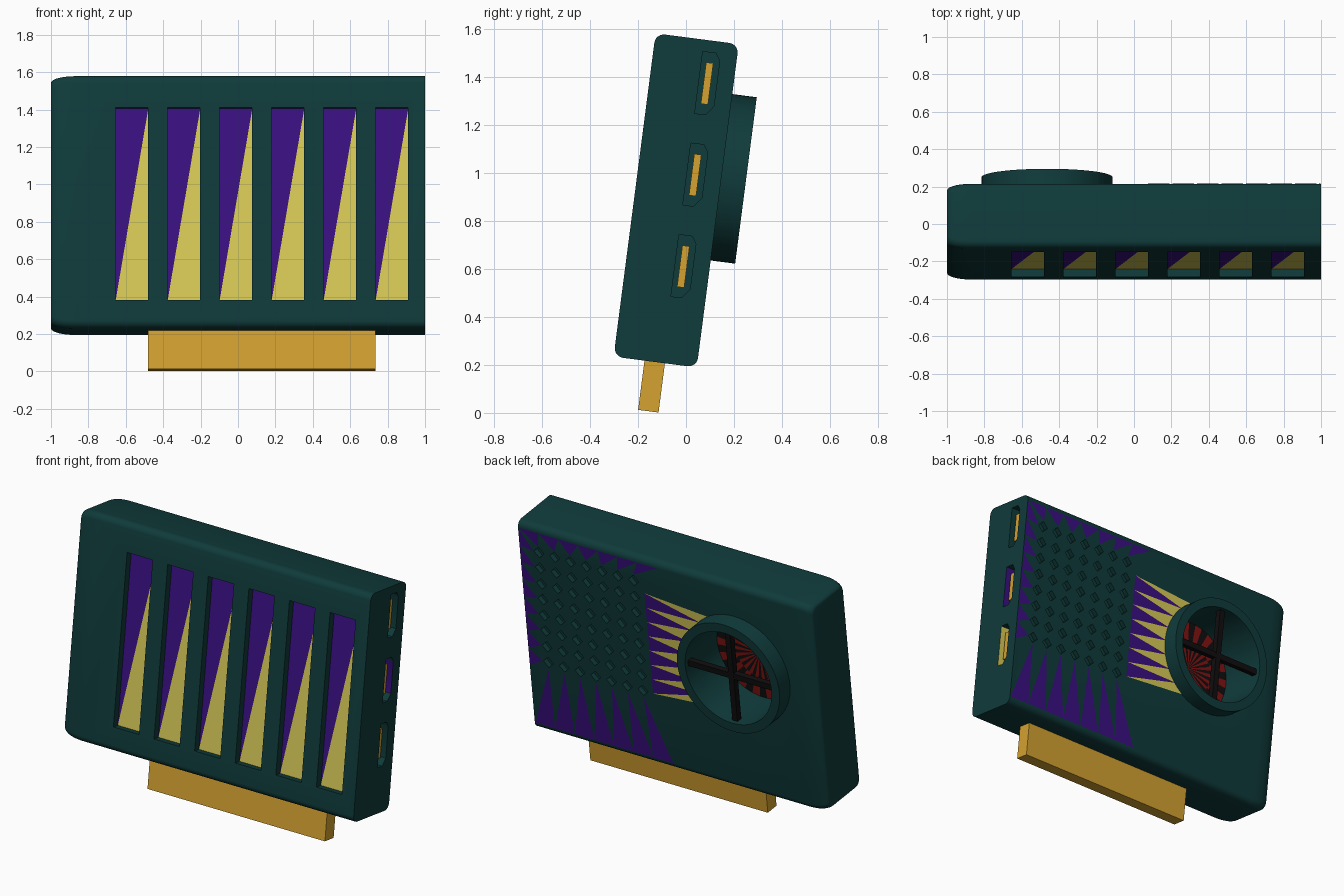
import bpy, bmesh, math
from mathutils import Matrix, Vector

if "Cube" in bpy.data.objects:
    bpy.data.objects.remove(bpy.data.objects["Cube"])

# Whole model leans back about x; parts are built in local space (y = depth, z = up)
LEAN = Matrix.Translation((0, -0.041, 0.8865)) @ Matrix.Rotation(math.radians(-7.4), 4, 'X')
H, T, R = 1.36, 0.35, 0.04          # body height, thickness, edge radius
FAN_X, FAN_Z = -0.465, 0.12         # fan centre

TEAL, PURPLE, YELLOW, ORANGE, RED, BLACK = range(6)
MATS = []
for name, col in [("dark teal", (0.005, 0.043, 0.043)), ("purple", (0.042, 0.005, 0.22)),
                  ("pale yellow", (0.68, 0.59, 0.095)), ("orange gold", (0.66, 0.36, 0.03)),
                  ("dark red", (0.22, 0.006, 0.006)), ("black", (0.005, 0.004, 0.004))]:
    m = bpy.data.materials.new(name)
    m.diffuse_color = (*col, 1)
    m.use_nodes = True
    m.node_tree.nodes["Principled BSDF"].inputs["Base Color"].default_value = m.diffuse_color
    MATS.append(m)


def finish(bm, name, recalc=True):
    if recalc:
        bmesh.ops.recalc_face_normals(bm, faces=bm.faces[:])
    me = bpy.data.meshes.new(name)
    bm.to_mesh(me)
    bm.free()
    for m in MATS:
        me.materials.append(m)
    ob = bpy.data.objects.new(name, me)
    bpy.context.collection.objects.link(ob)
    ob.matrix_world = LEAN
    return ob


def smooth(ob):
    ob.data.shade_smooth()
    ob.data.set_sharp_from_angle(angle=math.radians(35))


def prism(bm, pts, off, mat=TEAL):
    """Closed prism from a loop of points and an offset; returns (base, cap, sides)."""
    a = [bm.verts.new(p) for p in pts]
    b = [bm.verts.new(Vector(p) + Vector(off)) for p in pts]
    n = len(a)
    base, cap = bm.faces.new(a), bm.faces.new(b)
    sides = [bm.faces.new((a[i], a[(i + 1) % n], b[(i + 1) % n], b[i])) for i in range(n)]
    for f in [base, cap] + sides:
        f.material_index = mat
    return base, cap, sides


def box(bm, x0, x1, y0, y1, z0, z1, mat=TEAL):
    return prism(bm, [(x0, y0, z0), (x1, y0, z0), (x1, y0, z1), (x0, y0, z1)], (0, y1 - y0, 0), mat)


def circle(cx, cz, y, r, n):
    return [(cx + r * math.cos(2 * math.pi * i / n), y, cz + r * math.sin(2 * math.pi * i / n))
            for i in range(n)]


# Body: rounded rectangle lofted along x, with the left end easing inward
def section(bm, x, inset):
    out = []
    for k, (sy, sz) in enumerate([(1, 1), (-1, 1), (-1, -1), (1, -1)]):
        for j in range(7):
            a = math.radians(90 * k + 15 * j)
            out.append(bm.verts.new((x, sy * (T / 2 - inset - R) + R * math.cos(a),
                                     sz * (H / 2 - inset - R) + R * math.sin(a))))
    return out


bm = bmesh.new()
rings = [section(bm, 1, 0)]
for j in range(8):
    a = math.pi / 2 * j / 7
    rings.append(section(bm, -0.87 - 0.13 * math.sin(a), 0.032 * (1 - math.cos(a))))
for p, q in zip(rings, rings[1:]):
    for i in range(len(p)):
        bm.faces.new((p[i], p[i - 1], q[i - 1], q[i]))
bm.faces.new(rings[0])
bm.faces.new(rings[-1])
body = finish(bm, "body")

# Cutters: front vents, side ports, fan well, diamond holes
SLOTS = [(-0.655 + 0.278 * i, -0.48 + 0.278 * i) for i in range(6)]
PORTS = [0.50, 0.115, -0.27]
HOLES_X = [0.22 + 0.108 * i for i in range(7)]
HOLES_Z = [-0.21 + 0.103 * i for i in range(8)]
VENT_Y = -0.13
bm = bmesh.new()
for x0, x1 in SLOTS:
    box(bm, x0, x1, -0.25, VENT_Y, -0.533, 0.505)
for z, wall in zip(PORTS, (TEAL, PURPLE, YELLOW)):
    shape = [(-.035, -.13), (.01, -.13), (.04, -.09), (.04, .1), (.02, .13), (-.035, .13)]
    _, _, sides = prism(bm, [(0.92, 0.065 + u, z + v) for u, v in shape], (0.2, 0, 0))
    sides[5].material_index = wall
    if wall == PURPLE:
        sides[2].material_index = wall
prism(bm, circle(FAN_X, FAN_Z, -0.035, 0.295, 64), (0, 0.4, 0))
for x in HOLES_X:
    for z in HOLES_Z:
        prism(bm, circle(x, z, 0.145, 0.034, 4), (0, 0.1, 0))
cutter = finish(bm, "cutter")
cutter.hide_render = True
mod = body.modifiers.new("cut", 'BOOLEAN')
mod.operation, mod.solver, mod.object = 'DIFFERENCE', 'EXACT', cutter
bpy.context.view_layer.update()
dg = bpy.context.evaluated_depsgraph_get()
cut_mesh = bpy.data.meshes.new_from_object(body.evaluated_get(dg))
body.modifiers.clear()
body.data = cut_mesh
bpy.data.objects.remove(cutter)
smooth(body)

# Vent floors: purple and yellow triangles
bm = bmesh.new()


def tri(pts, mat):
    f = bm.faces.new([bm.verts.new(p) for p in pts])
    f.material_index = mat
    f.normal_update()
    return f


y = VENT_Y - 0.002
for x0, x1 in SLOTS:
    lo, hi = -0.533, 0.505
    tri([(x0, y, lo), (x1, y, lo), (x1, y, hi)], YELLOW)
    tri([(x0, y, lo), (x1, y, hi), (x0, y, hi)], PURPLE)
finish(bm, "vent_floors", recalc=False)

# Painted spikes around the back grille
bm = bmesh.new()
y = T / 2 + 0.002


def back_tri(a, b, c, mat):
    f = tri([(p[0], y, p[1]) for p in (a, b, c)], mat)
    if f.normal.y < 0:
        f.normal_flip()


for i, x in enumerate(HOLES_X):
    b0, b1 = 0.05 + 0.135 * i, 0.05 + 0.135 * (i + 1)
    back_tri((b0, -0.64), (b1, -0.64), (x, -0.25), PURPLE)
    back_tri((b0, 0.64), (b1, 0.64), (x, 0.55), PURPLE)
for i, z in enumerate(HOLES_Z):
    b0, b1 = -0.26 + 0.112 * i, -0.26 + 0.112 * (i + 1)
    back_tri((0.997, b0), (0.997, b1), (0.905, z), PURPLE)
grid_side = [(0.15, -0.21 + 0.094 * i) for i in range(8)]
ring_side = []
for i in range(9):
    a = math.radians(-60 + 15 * i)
    ring_side.append((FAN_X + 0.34 * math.cos(a), FAN_Z + 0.34 * math.sin(a)))
for i in range(8):
    back_tri(grid_side[i], ring_side[i], ring_side[i + 1], YELLOW)
    if i < 7:
        back_tri(grid_side[i], grid_side[i + 1], ring_side[i + 1], PURPLE)
finish(bm, "back_spikes", recalc=False)

# Fan ring
bm = bmesh.new()
N = 64
loops = [[bm.verts.new(p) for p in circle(FAN_X, FAN_Z, yy, r, N)]
         for yy, r in [(0.16, 0.35), (0.278, 0.35), (0.278, 0.295), (0.16, 0.295)]]
for k in range(4):
    p, q = loops[k], loops[(k + 1) % 4]
    for i in range(N):
        bm.faces.new((p[i], p[i - 1], q[i - 1], q[i]))
smooth(finish(bm, "fan_ring"))

# Fan disc: striped hub and blades
bm = bmesh.new()


def stripes(r0, r1, n, yy, shift=0):
    for i in range(n):
        a0, a1 = 2 * math.pi * (i + shift) / n, 2 * math.pi * (i + 1 + shift) / n
        pts = [(r1, a0), (r1, a1)] + ([(r0, a1), (r0, a0)] if r0 else [(0, 0)])
        f = tri([(FAN_X + r * math.cos(a), yy, FAN_Z + r * math.sin(a)) for r, a in pts],
                RED if i % 2 else BLACK)
        if f.normal.y < 0:
            f.normal_flip()


stripes(0, 0.17, 48, -0.031)
stripes(0.17, 0.292, 36, -0.031, 0.5)
finish(bm, "fan_disc", recalc=False)

# Cross guard over the fan
bm = bmesh.new()
box(bm, FAN_X - 0.3, FAN_X + 0.3, 0.215, 0.25, FAN_Z - 0.018, FAN_Z + 0.018, BLACK)
box(bm, FAN_X - 0.018, FAN_X + 0.018, 0.214, 0.251, FAN_Z - 0.3, FAN_Z + 0.3, BLACK)
finish(bm, "fan_guard")

# Port contacts
bm = bmesh.new()
for z in PORTS:
    box(bm, 0.915, 0.98, 0.05, 0.08, z - 0.087, z + 0.087, ORANGE)
finish(bm, "port_contacts")

# Edge connector tab
bm = bmesh.new()
box(bm, -0.48, 0.735, -0.045, 0.041, -0.887, -0.65, ORANGE)
finish(bm, "connector_tab")
